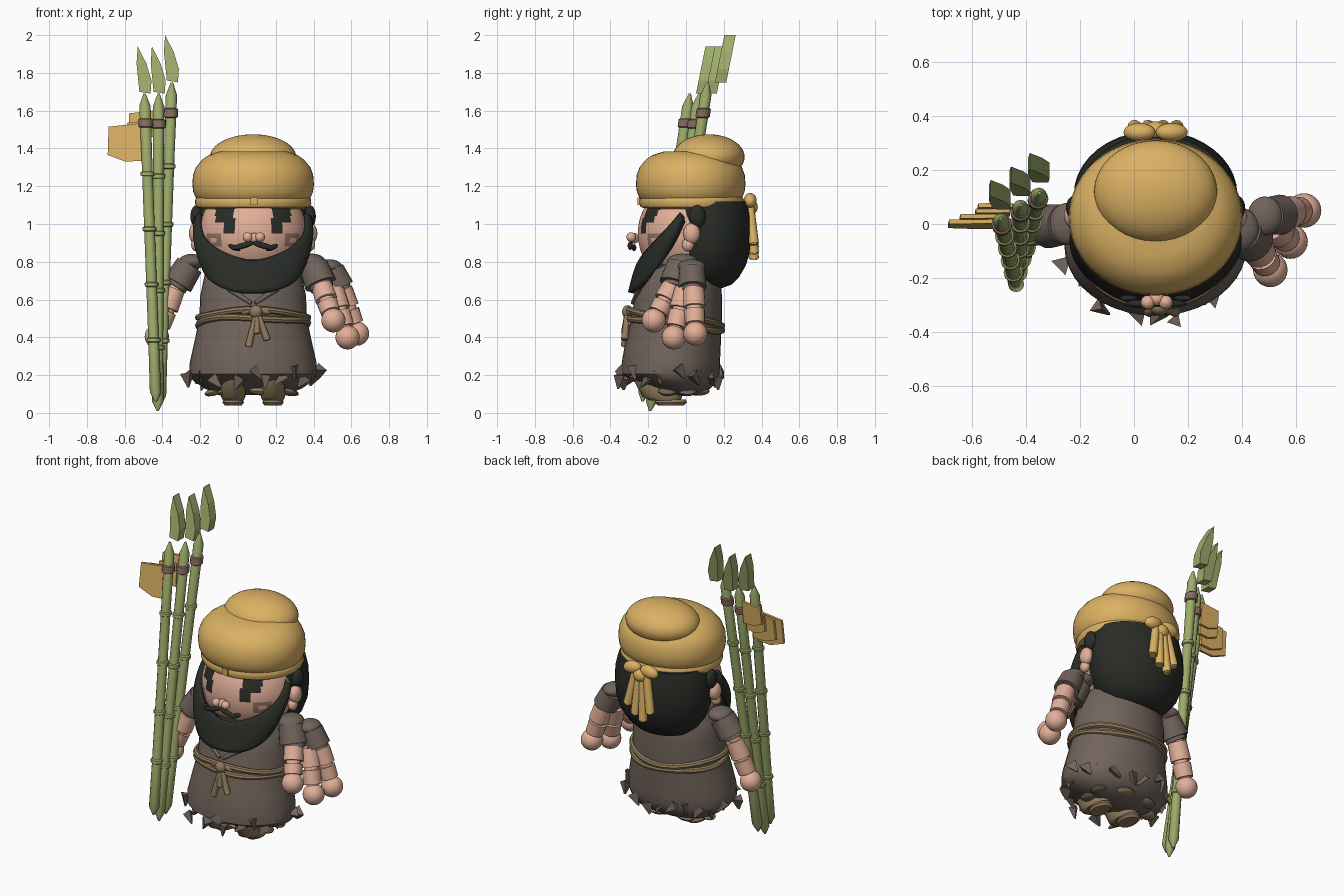
import bpy, bmesh, math, random
from mathutils import Vector, Matrix

random.seed(4)
cube = bpy.data.objects.get("Cube")
if cube:
    bpy.data.objects.remove(cube)
CX = 0.08  # centre line of the figure


def material(name, r, g, b):
    m = bpy.data.materials.new(name)
    m.use_nodes = True
    m.diffuse_color = (r, g, b, 1)
    bsdf = m.node_tree.nodes["Principled BSDF"]
    bsdf.inputs["Base Color"].default_value = (r, g, b, 1)
    bsdf.inputs["Roughness"].default_value = 0.8
    return m


GOLD = material("golden cloth", 0.71, 0.44, 0.125)
SKIN = material("skin", 0.76, 0.43, 0.315)
HAIR = material("black hair", 0.022, 0.025, 0.02)
ROBE = material("brown robe", 0.165, 0.127, 0.105)
ROPE = material("tan rope", 0.28, 0.195, 0.105)
GREEN = material("bamboo green", 0.34, 0.41, 0.145)
BAND = material("band brown", 0.24, 0.15, 0.11)
MARK = material("face marking", 0.29, 0.18, 0.14)


def make(name, bm, mat, smooth=True):
    bmesh.ops.recalc_face_normals(bm, faces=bm.faces)
    me = bpy.data.meshes.new(name)
    bm.to_mesh(me)
    bm.free()
    ob = bpy.data.objects.new(name, me)
    bpy.context.collection.objects.link(ob)
    me.materials.append(mat)
    if smooth:
        bpy.ops.object.select_all(action="DESELECT")
        ob.select_set(True)
        bpy.context.view_layer.objects.active = ob
        bpy.ops.object.shade_smooth_by_angle(angle=math.radians(40))
    return ob


def ellipsoid(name, loc, r, mat, tilt=0, seg=24):
    bm = bmesh.new()
    r = r if isinstance(r, tuple) else (r, r, r)
    mtx = Matrix.Translation(loc) @ Matrix.Rotation(tilt, 4, "Y") @ Matrix.Diagonal((*r, 1))
    bmesh.ops.create_uvsphere(bm, u_segments=seg, v_segments=seg * 2 // 3, radius=1, matrix=mtx)
    return make(name, bm, mat)


def limb(name, a, b, r1, r2, mat, seg=16):
    a, b = Vector(a), Vector(b)
    d = b - a
    bm = bmesh.new()
    mtx = Matrix.Translation((a + b) / 2) @ d.to_track_quat("Z", "Y").to_matrix().to_4x4()
    bmesh.ops.create_cone(bm, cap_ends=True, segments=seg, radius1=r1, radius2=r2,
                          depth=d.length, matrix=mtx)
    rim = [e for e in bm.edges if any(len(f.verts) > 4 for f in e.link_faces)]
    bmesh.ops.bevel(bm, geom=rim, offset=min(r1, r2) * 0.3, segments=2, affect="EDGES")
    return make(name, bm, mat)


def loft(name, rings, mat, seg=32):
    # rings hold (x, y, z, radius x, radius y)
    bm = bmesh.new()
    rows = []
    for x, y, z, rx, ry in rings:
        angles = [math.tau * i / seg for i in range(seg)]
        rows.append([bm.verts.new((x + rx * math.cos(a), y + ry * math.sin(a), z)) for a in angles])
    for lo, hi in zip(rows, rows[1:]):
        for i in range(seg):
            j = (i + 1) % seg
            bm.faces.new((lo[i], lo[j], hi[j], hi[i]))
    bm.faces.new(rows[0])
    bm.faces.new(rows[-1])
    return make(name, bm, mat)


def plate(name, outline, y, thick, mat, shear=0):
    # outline in x and z, extruded along y and leaning back with height
    bm = bmesh.new()
    z0 = outline[0][1]
    sides = [[bm.verts.new((x, y + s * thick / 2 + shear * (z - z0), z)) for x, z in outline]
             for s in (-1, 1)]
    bm.faces.new(sides[0])
    bm.faces.new(sides[1])
    n = len(outline)
    for i in range(n):
        j = (i + 1) % n
        bm.faces.new((sides[0][i], sides[0][j], sides[1][j], sides[1][i]))
    return make(name, bm, mat, smooth=False)


# Robe body: height, half width, front and back
profile = [(0.095, 0.17, -0.09, 0.07), (0.13, 0.26, -0.18, 0.13), (0.17, 0.315, -0.28, 0.165),
           (0.205, 0.338, -0.34, 0.178), (0.27, 0.335, -0.34, 0.18), (0.38, 0.31, -0.32, 0.185),
           (0.50, 0.285, -0.29, 0.19), (0.62, 0.28, -0.27, 0.19), (0.74, 0.255, -0.24, 0.18),
           (0.84, 0.17, -0.16, 0.14)]
loft("robe", [(CX, (f + b) / 2, z, w, (b - f) / 2) for z, w, f, b in profile], ROBE, 40)
for s in (-1, 1):
    limb("collar_fold", (CX + 0.13 * s, -0.245, 0.66), (CX + 0.01 * s, -0.283, 0.58), 0.016, 0.01, ROBE)

# Ragged hem of small downward wedges around the robe
for i in range(24):
    a = math.tau * (i + random.uniform(-0.3, 0.3)) / 24
    reach = random.choice((0.9, 0.97, 1.06))
    p = Vector((CX + 0.335 * reach * math.cos(a), -0.083 + 0.265 * reach * math.sin(a),
                random.uniform(0.16, 0.22)))
    side = random.uniform(-0.9, 0.9)
    d = Vector((-math.sin(a) * side, math.cos(a) * side, -0.7)).normalized()
    limb("hem_scrap", p - d * 0.03, p + d * 0.045, random.uniform(0.03, 0.045), 0.006, ROBE, 3)
for i in range(7):
    a = math.tau * i / 7 + 0.4
    ellipsoid("under_scrap", (CX + 0.2 * math.cos(a), -0.04 + 0.12 * math.sin(a), 0.115),
              (0.06, 0.05, 0.022), ROPE if i % 2 else ROBE, 0.3 * math.cos(a), 12)

# Boots and soles
for s in (-1, 1):
    x = CX + 0.105 * s
    loft("boot", [(x, -0.11, 0.065, 0.055, 0.08), (x, -0.125, 0.085, 0.064, 0.105),
                  (x, -0.145, 0.16, 0.066, 0.125), (x, -0.16, 0.19, 0.055, 0.125)], ROPE, 16)
    loft("sole", [(x, -0.08, 0.04, 0.045, 0.07), (x, -0.08, 0.055, 0.057, 0.085),
                  (x, -0.08, 0.07, 0.05, 0.08)], ROPE, 16)

# Belt ropes, sloping down to the back, with knot and tails
for k in (0, 1):
    bm = bmesh.new()
    path, tube, n = 48, 8, 0.018
    grid = []
    for i in range(path):
        a = math.tau * i / path
        c, s = math.cos(a), math.sin(a)
        z = 0.505 - 0.035 * s - 0.035 * k + 0.008 * math.sin(3 * a + 2 * k)
        grid.append([bm.verts.new((CX + (0.29 + n * math.cos(b)) * c,
                                   -0.055 + (0.245 + n * math.cos(b)) * s, z + n * math.sin(b)))
                     for b in (math.tau * j / tube for j in range(tube))])
    for i in range(path):
        for j in range(tube):
            p, q = grid[i], grid[(i + 1) % path]
            bm.faces.new((p[j], q[j], q[(j + 1) % tube], p[(j + 1) % tube]))
    make("belt_rope", bm, ROPE)
ellipsoid("belt_knot", (CX + 0.015, -0.31, 0.535), (0.035, 0.028, 0.035), ROPE)
for dx, z in ((-0.025, 0.35), (0.075, 0.385), (0.02, 0.42)):
    limb("belt_tail", (CX + 0.02, -0.31, 0.54), (CX + dx, -0.325, z), 0.014, 0.02, ROPE, 10)
for s in (-1, 1):
    ellipsoid("belt_bow", (CX + 0.015 + 0.04 * s, -0.3, 0.54), (0.04, 0.016, 0.016), ROPE, 0.3 * s)

# Sleeves: one on the pole side, two overlapping on the other
for top, end, r in (((-0.245, 0, 0.80), (-0.33, -0.01, 0.665), 0.083),
                    ((0.39, -0.02, 0.80), (0.445, -0.065, 0.66), 0.086),
                    ((0.485, 0.03, 0.775), (0.55, 0.035, 0.645), 0.076)):
    ellipsoid("shoulder", top, (r * 0.85, r * 0.95, r * 0.5), ROBE)
    limb("sleeve", top, end, r * 0.88, r, ROBE, 20)

# Arms: one holding the poles, three fanned out on the other side
arms = [((-0.33, -0.01, 0.67), (-0.43, -0.04, 0.405)), ((0.44, -0.065, 0.68), (0.505, -0.17, 0.49)),
        ((0.50, 0.0, 0.67), (0.58, -0.065, 0.40)), ((0.545, 0.04, 0.67), (0.63, 0.05, 0.42))]
for elbow, hand in arms:
    e, h = Vector(elbow), Vector(hand)
    limb("upper_arm", e, e.lerp(h, 0.5), 0.056, 0.06, SKIN)
    limb("forearm", e.lerp(h, 0.45), e.lerp(h, 0.85), 0.056, 0.052, SKIN)
    ellipsoid("hand", hand, 0.064, SKIN)

# Head, with eyes and cheek markings set on its front faces
head = ellipsoid("head", (CX, 0, 0.95), (0.285, 0.255, 0.27), SKIN, 0, 108)
for m in (HAIR, MARK):
    head.data.materials.append(m)
for f in head.data.polygons:
    c = f.center
    d, z = abs(c.x - CX), c.z
    if c.y < -0.05:
        if (0.1 < d < 0.2 and 1.01 < z < 1.09) or (0.1 < d < 0.155 and 0.95 < z <= 1.01):
            f.material_index = 1
        elif 0.17 < d < 0.25 and 0.88 < z < 0.95 and not (0.19 < d < 0.23 and 0.9 < z < 0.925):
            f.material_index = 2
loft("back_hair", [(CX, 0.11, z, r, r * 0.78) for z, r in
                   ((0.66, 0.10), (0.68, 0.17), (0.72, 0.22), (0.78, 0.265), (0.86, 0.295),
                    (0.95, 0.303), (1.04, 0.30), (1.12, 0.28))], HAIR, 40)
for s in (-1, 1):
    ellipsoid("ear", (CX + 0.305 * s, 0.03, 0.95), (0.035, 0.045, 0.055), SKIN)
    ellipsoid("ear_lobe", (CX + 0.30 * s, 0.01, 0.89), (0.028, 0.032, 0.035), SKIN)
    ellipsoid("side_lock", (CX + 0.30 * s, 0.06, 1.04), (0.032, 0.045, 0.06), HAIR)
    ellipsoid("nostril", (CX + 0.004 + 0.033 * s, -0.29, 0.93), 0.026, SKIN)
    ellipsoid("moustache", (CX + 0.055 * s, -0.295, 0.885), (0.062, 0.014, 0.016), HAIR, 0.25 * s)
    ellipsoid("moustache_curl", (CX + 0.1 * s, -0.275, 0.875), (0.035, 0.012, 0.014), HAIR, -0.4 * s)
ellipsoid("nose_tip", (CX + 0.004, -0.275, 0.925), 0.028, SKIN)

# Beard: crescent from temple to temple, jutting forward at the chin
bm = bmesh.new()
cols, rows = 48, 8
grid = []
for i in range(cols + 1):
    s = 2 * i / cols - 1
    t = s * math.pi / 2
    top = 0.80 + 0.25 * abs(s) ** 1.6
    low = 0.635 + 0.38 * abs(s) ** 2.6
    line = []
    for j in range(rows + 1):
        k = j / rows
        rx = 0.30 - 0.03 * s ** 4 + 0.025 * math.sin(k * math.pi)
        line.append(bm.verts.new((CX + rx * math.sin(t),
                                  -0.02 - (0.215 + 0.055 * k ** 0.7) * math.cos(t),
                                  top + (low - top) * k)))
    grid.append(line)
for p, q in zip(grid, grid[1:]):
    for j in range(rows):
        bm.faces.new((p[j], q[j], q[j + 1], p[j + 1]))
beard = make("beard", bm, HAIR)
solid = beard.modifiers.new("thickness", "SOLIDIFY")
solid.thickness = 0.035
solid.offset = 0
ellipsoid("under_chin", (CX, -0.09, 0.76), (0.2, 0.16, 0.09), HAIR)

# Wrapped hat: rim, main roll, top roll and front tab
loft("hat_rim", [(CX, 0.03, z, r, r - 0.03) for z, r in
                 ((1.08, 0.27), (1.09, 0.30), (1.11, 0.308), (1.13, 0.306), (1.16, 0.29))], GOLD, 48)
loft("hat_roll", [(CX, 0.025, z, r, r - 0.032) for z, r in
                  ((1.12, 0.285), (1.14, 0.304), (1.17, 0.317), (1.21, 0.322), (1.26, 0.318),
                   (1.30, 0.303), (1.34, 0.27), (1.365, 0.235), (1.385, 0.17))], GOLD, 48)
ellipsoid("hat_top", (CX, 0.12, 1.355), (0.228, 0.19, 0.12), GOLD, 0, 36)
plate("hat_tab", [(CX - 0.015, 1.1), (CX + 0.025, 1.1), (CX + 0.025, 1.14), (CX - 0.015, 1.14)],
      -0.252, 0.009, GOLD)

# Knot and hanging tails at the back of the hat
for s in (-1, 1):
    ellipsoid("hat_knot", (CX + 0.06 * s, 0.34, 1.125), (0.06, 0.034, 0.038), GOLD, 0.2 * s)
ellipsoid("hat_knot_centre", (CX, 0.345, 1.09), (0.045, 0.035, 0.04), GOLD)
for dx, z in ((-0.08, 0.87), (-0.028, 0.81), (0.028, 0.84), (0.08, 0.89)):
    limb("hat_tail", (CX + dx * 0.45, 0.335, 1.12), (CX + dx, 0.36, z), 0.024, 0.027, GOLD, 10)

# Three bamboo poles with joints, brown bands and leaf-shaped heads
leaf = [(-0.027, 0), (0.032, -0.01), (0.037, 0.06), (0.01, 0.15), (-0.036, 0.24), (-0.042, 0.15)]
poles = [((-0.435, -0.23, 0.06), (-0.495, 0.02, 1.69), 0.085, 1.70),
         ((-0.425, -0.19, 0.01), (-0.42, 0.07, 1.69), 0.135, 1.70),
         ((-0.412, -0.14, 0.04), (-0.35, 0.115, 1.75), 0.185, 1.76)]
for a, b, leaf_y, leaf_z in poles:
    a, b = Vector(a), Vector(b)
    steps = [(0, 0.006), (0.03, 0.03)]
    for t in (0.2, 0.38, 0.56, 0.74):
        steps += [(t - 0.008, 0.028), (t - 0.005, 0.036), (t + 0.005, 0.036), (t + 0.008, 0.028)]
    steps += [(0.96, 0.03), (1, 0.006)]
    loft("bamboo_pole", [(*a.lerp(b, t), r, r) for t, r in steps], GREEN, 12)
    loft("pole_band", [(*a.lerp(b, 0.905 + dt), r, r) for dt, r in
                       ((-0.015, 0.03), (-0.012, 0.038), (0.012, 0.038), (0.015, 0.03))], BAND, 12)
    plate("leaf_head", [(b.x + x, leaf_z + z) for x, z in leaf], leaf_y, 0.06, GREEN, 0.2)

# Cloth flags tied to the poles
flag = [(0, 0.2), (0, 0), (-0.09, -0.005), (-0.185, 0.03), (-0.18, 0.18)]
for x, y, z, k in ((-0.505, 0.01, 1.335, 1), (-0.49, 0.03, 1.36, 0.85),
                   (-0.46, 0.05, 1.41, 0.7), (-0.45, 0.07, 1.46, 0.7)):
    plate("cloth_flag", [(x + u * k, z + v * k) for u, v in flag], y, 0.016, GOLD, 0.1)
